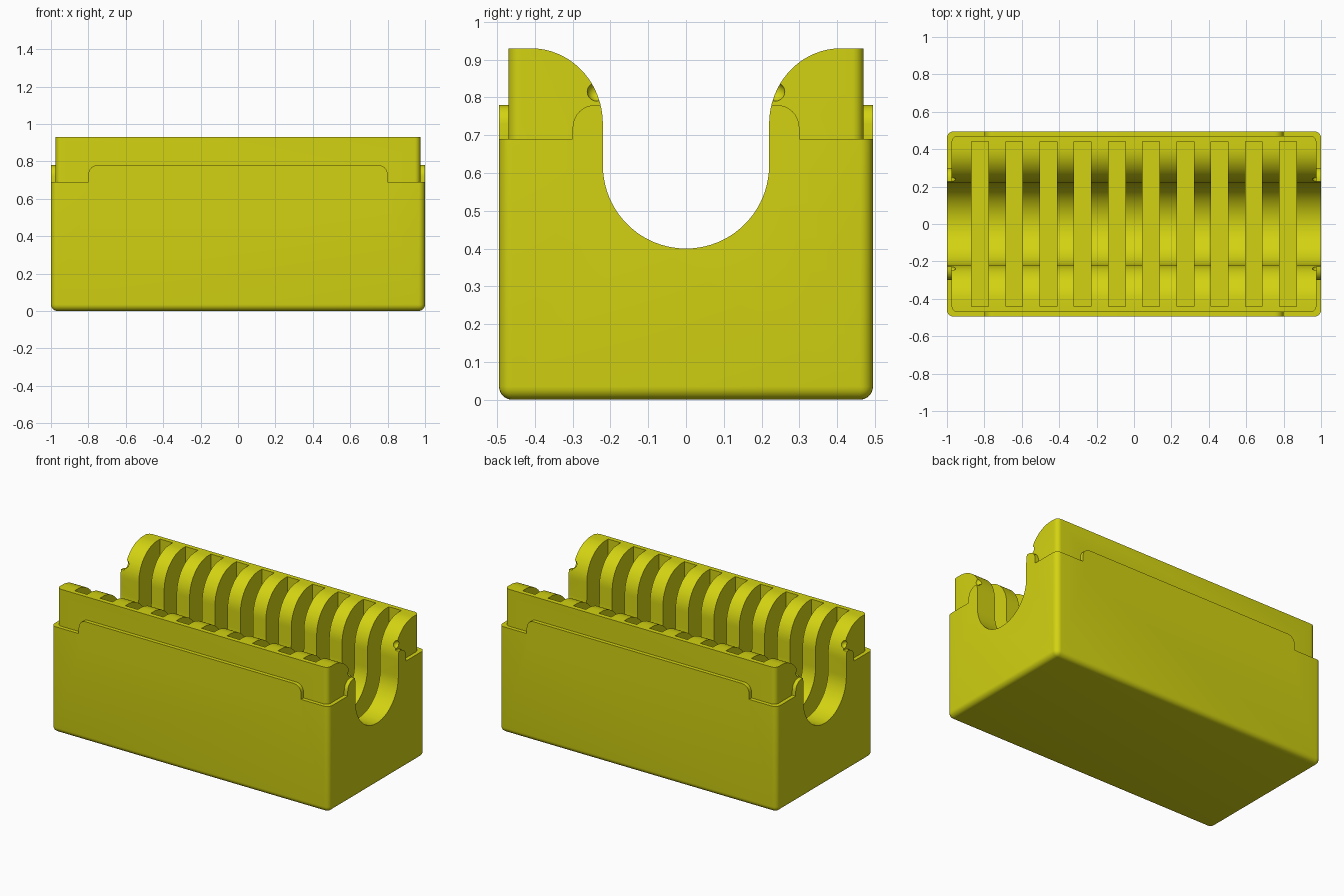
import bpy, bmesh, math
from mathutils import Vector

if "Cube" in bpy.data.objects:
    bpy.data.objects.remove(bpy.data.objects["Cube"])

yellow = bpy.data.materials.new("yellow")
yellow.diffuse_color = (0.65, 0.65, 0.006, 1)
yellow.use_nodes = True
yellow.node_tree.nodes["Principled BSDF"].inputs["Base Color"].default_value = yellow.diffuse_color


def finish(name, bm):
    bmesh.ops.recalc_face_normals(bm, faces=bm.faces)
    me = bpy.data.meshes.new(name)
    bm.to_mesh(me)
    bm.free()
    me.materials.append(yellow)
    ob = bpy.data.objects.new(name, me)
    bpy.context.collection.objects.link(ob)
    return ob


def add_box(bm, lo, hi):
    verts = bmesh.ops.create_cube(bm, size=1)["verts"]
    for v in verts:
        v.co = Vector([lo[i] if v.co[i] < 0 else hi[i] for i in range(3)])


def rounded_box(name, lo, hi, r, bottom):
    """Box with rounded upright edges, and optionally a rounded bottom rim."""
    bm = bmesh.new()
    add_box(bm, lo, hi)
    edges = []
    for e in bm.edges:
        a, b = e.verts
        upright = abs(a.co.z - b.co.z) > 0.01
        if upright or (bottom and a.co.z < lo[2] + 0.01):
            edges.append(e)
    bmesh.ops.bevel(bm, geom=edges, offset=r, segments=6, profile=0.5, affect='EDGES')
    return finish(name, bm)


def prism(name, outline, axis, lo, hi):
    """Extrude a (u, z) outline along the x or y axis."""
    bm = bmesh.new()
    place = (lambda u, z, d: (d, u, z)) if axis == "x" else (lambda u, z, d: (u, d, z))
    face = bm.faces.new([bm.verts.new(place(u, z, lo)) for u, z in outline])
    ext = bmesh.ops.extrude_face_region(bm, geom=[face])
    shift = Vector(place(0, 0, hi - lo))
    for v in ext["geom"]:
        if isinstance(v, bmesh.types.BMVert):
            v.co += shift
    return finish(name, bm)


def arc(cx, cz, r, a0, a1, n):
    steps = [math.radians(a0 + (a1 - a0) * i / n) for i in range(n + 1)]
    return [(cx + r * math.cos(a), cz + r * math.sin(a)) for a in steps]


def combine(target, tool, op):
    mod = target.modifiers.new("cut", 'BOOLEAN')
    mod.operation, mod.solver, mod.object = op, 'EXACT', tool
    bpy.context.view_layer.objects.active = target
    bpy.ops.object.modifier_apply(modifier=mod.name)
    bpy.data.objects.remove(tool)


# Outer box and the narrower raised collar
body = rounded_box("slotted_box", (-1, -0.495, 0), (1, 0.495, 0.69), 0.035, True)
collar = rounded_box("collar", (-0.975, -0.47, 0.5), (0.975, 0.47, 0.93), 0.03, False)
combine(body, collar, 'UNION')


# Raised lips with rounded shoulders on the long sides and the ends
def lip(half, r):
    right = [(half, 0.6)] + arc(half - r, 0.78 - r, r, 0, 90, 8)
    return right + [(-u, z) for u, z in reversed(right)]


for s in (-1, 1):
    combine(body, prism("side_lip", lip(0.8, 0.05), "y", s * 0.44, s * 0.495), 'UNION')
    combine(body, prism("end_lip", lip(0.3, 0.06), "x", s * 0.94, s * 1.0), 'UNION')

# Lengthwise finger channel: round bottom, straight sides, flared top
half = arc(0, 0.62, 0.22, -90, 0, 20) + arc(0.41, 0.73, 0.19, 180, 95, 16)
half += [(0.41, 0.9302), (0.41, 1.1)]
half = [(u, z + (0.01 * (z - 0.73) / 0.19 if 0.73 < z < 0.93 else 0)) for u, z in half]
channel = half + [(-u, z) for u, z in reversed(half[1:])]
combine(body, prism("channel_cutter", channel, "x", -1.2, 1.2), 'DIFFERENCE')

# Ten cross slots
bm = bmesh.new()
for i in range(10):
    x = (i - 4.5) * 0.183
    add_box(bm, (x - 0.045, -0.44, 0.06), (x + 0.045, 0.44, 1.2))
combine(body, finish("slot_cutter", bm), 'DIFFERENCE')

# Small latch dents on the collar ends, beside the channel
bm = bmesh.new()
for sx in (-1, 1):
    for sy in (-1, 1):
        ball = bmesh.ops.create_uvsphere(bm, u_segments=16, v_segments=10, radius=0.025)
        bmesh.ops.translate(bm, verts=ball["verts"], vec=(sx * 0.978, sy * 0.237, 0.815))
combine(body, finish("dent_cutter", bm), 'DIFFERENCE')

# Smooth fillets, crisp edges
bpy.ops.object.select_all(action='DESELECT')
body.select_set(True)
bpy.context.view_layer.objects.active = body
bpy.ops.object.shade_smooth_by_angle(angle=math.radians(30))
